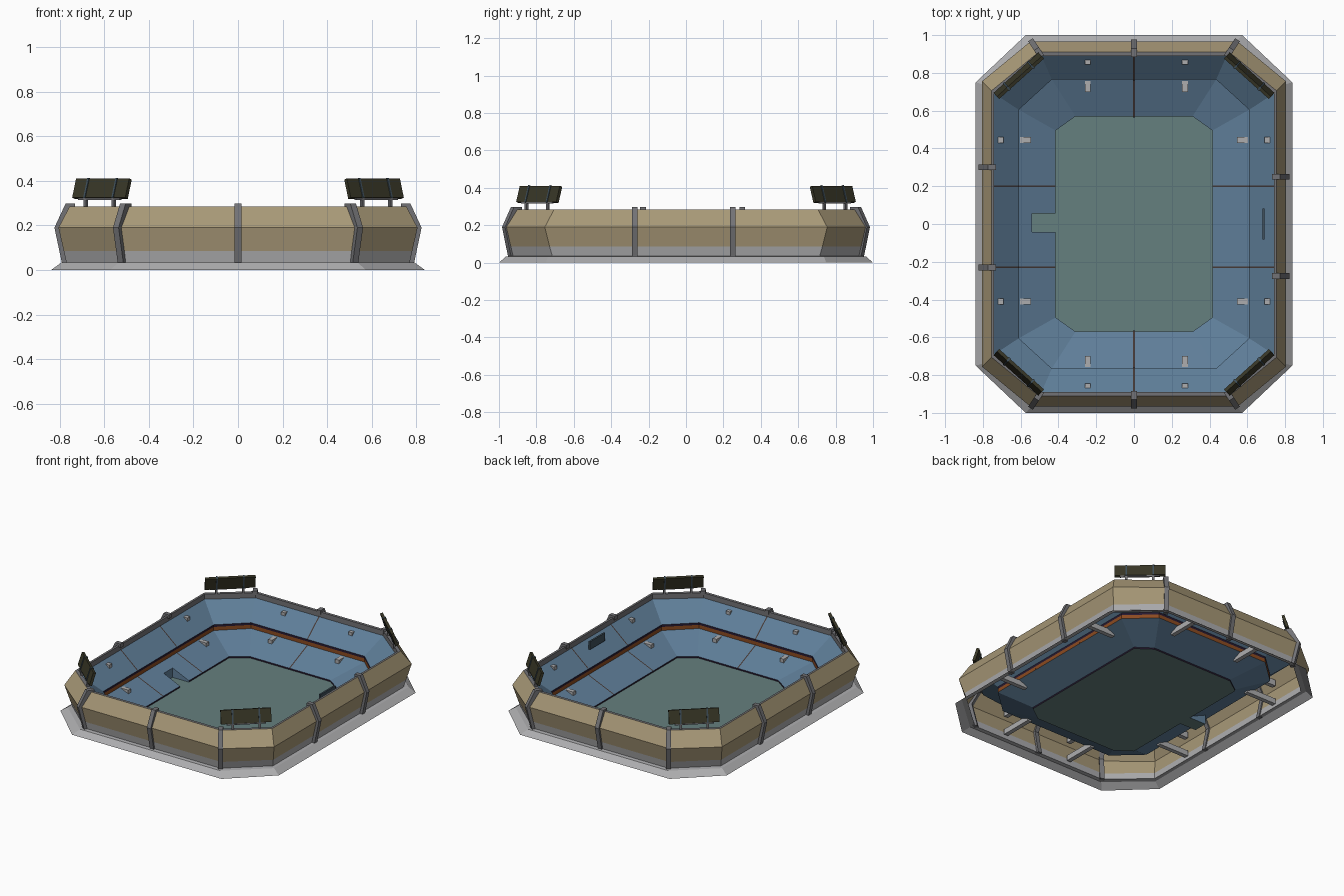
import bpy, bmesh, math
from mathutils import Matrix, Vector

if "Cube" in bpy.data.objects:
    bpy.data.objects.remove(bpy.data.objects["Cube"])


def mat(name, r, g, b):
    m = bpy.data.materials.new(name)
    m.diffuse_color = (r, g, b, 1)
    m.use_nodes = True
    m.node_tree.nodes["Principled BSDF"].inputs["Base Color"].default_value = m.diffuse_color
    return m


CONCRETE = mat("light_concrete", .42, .42, .43)
TAN = mat("tan_cladding", .39, .315, .185)
GREY = mat("dark_grey", .17, .17, .18)
BLUE = mat("seat_blue", .115, .21, .32)
FIELD = mat("field_green", .13, .215, .21)
ORANGE = mat("orange_band", .26, .07, .015)
PURPLE = mat("dark_purple", .02, .01, .03)
OLIVE = mat("dark_olive", .04, .038, .02)
STEEL = mat("slate_steel", .05, .08, .105)
BROWN = mat("aisle_brown", .06, .04, .035)


def finish(name, bm, mats):
    me = bpy.data.meshes.new(name)
    bm.to_mesh(me)
    bm.free()
    for m in mats:
        me.materials.append(m)
    ob = bpy.data.objects.new(name, me)
    bpy.context.collection.objects.link(ob)
    return ob


def box(name, size, matrix, m):
    bm = bmesh.new()
    bmesh.ops.create_cube(bm, size=1, matrix=matrix @ Matrix.Diagonal((*size, 1)))
    return finish(name, bm, [m])


def octagon(bm, x, y, cx, cy, z):
    pts = [(x, -y + cy), (x, y - cy), (x - cx, y), (-x + cx, y),
           (-x, y - cy), (-x, -y + cy), (-x + cx, -y), (x - cx, -y)]
    return [bm.verts.new((px, py, z)) for px, py in pts]


def loft(bm, rings, bands):
    loops = [octagon(bm, *r) for r in rings]
    for a, b, mi in zip(loops, loops[1:], bands):
        for i in range(8):
            j = (i + 1) % 8
            bm.faces.new((a[i], a[j], b[j], b[i])).material_index = mi
    return loops


# Outer shell: skirt, concrete plinth, folded cladding, rim
bm = bmesh.new()
loft(bm, [(.838, 1.0, .265, .25, 0), (.793, .962, .255, .225, .033),
          (.77, .935, .25, .22, .035), (.781, .944, .25, .215, .085),
          (.805, .965, .255, .21, .19), (.755, .91, .25, .205, .285),
          (.74, .89, .25, .20, .285), (.74, .89, .25, .20, .25)],
     [0, 0, 0, 1, 1, 2, 2])
finish("outer_shell", bm, [CONCRETE, TAN, GREY])

# Upper seating tier with the coloured parapet below it
bm = bmesh.new()
loft(bm, [(.74, .89, .25, .20, .25), (.61, .765, .175, .16, .14),
          (.61, .765, .175, .16, .125), (.61, .765, .175, .16, .10)], [0, 1, 2])
finish("upper_tier", bm, [BLUE, PURPLE, ORANGE])

# Lower seating tier and field, with the entrance slot cut on the left
Y0, Y1, XS, XF = -.042, .055, -.54, -.415
bm = bmesh.new()
loops = loft(bm, [(.61, .765, .175, .16, .10), (.415, .57, .105, .075, .014),
                  (.415, .57, .105, .075, .004)], [0, 1])
bm.faces.new(loops[-1]).material_index = 2
for co, no in (((0, Y0, 0), (0, 1, 0)), ((0, Y1, 0), (0, 1, 0)), ((XS, 0, 0), (1, 0, 0))):
    faces = [f for f in bm.faces if all(v.co.x < -.41 for v in f.verts)]
    if no[0]:
        faces = [f for f in faces if Y0 < f.calc_center_median().y < Y1]
    geom = set(faces)
    for f in faces:
        geom.update(f.edges)
        geom.update(f.verts)
    bmesh.ops.bisect_plane(bm, geom=list(geom), plane_co=co, plane_no=no)
slot = [f for f in bm.faces if Y0 < f.calc_center_median().y < Y1
        and XS < f.calc_center_median().x < -.41]
bmesh.ops.delete(bm, geom=slot, context='FACES')


def quad(pts, mi):
    bm.faces.new([bm.verts.new(p) for p in pts]).material_index = mi


ZS = .014 + .086 * .125 / .195
quad([(XS, Y0, .004), (XF, Y0, .004), (XF, Y1, .004), (XS, Y1, .004)], 2)
quad([(XS, Y0, .004), (XS, Y1, .004), (XS, Y1, ZS), (XS, Y0, ZS)], 0)
quad([(XS, Y1, .004), (XF, Y1, .004), (XF, Y1, .014), (XS, Y1, ZS)], 0)
quad([(XF, Y0, .004), (XS, Y0, .004), (XS, Y0, ZS), (XF, Y0, .014)], 0)
finish("lower_tier_and_field", bm, [BLUE, PURPLE, FIELD])


# Aisle strips lying on both tiers; each runs outward from the field
def aisle(name, base, out):
    base, out = Vector(base), Vector(out)
    side = Vector((-out.y, out.x, 0)) * .004
    far = .89 if out.y else .74
    bm = bmesh.new()
    for r0, z0, r1, z1 in ((far - .325, .014, far - .125, .10), (far - .13, .14, far, .25)):
        a = base + out * r0 + Vector((0, 0, z0 + .003))
        b = base + out * r1 + Vector((0, 0, z1 + .003))
        bm.faces.new([bm.verts.new(p) for p in (a + side, a - side, b - side, b + side)])
    finish(name, bm, [BROWN])


for s, n in ((1, "back"), (-1, "front")):
    aisle(n + "_aisle", (0, 0, 0), (0, s, 0))
for s, n in ((1, "right"), (-1, "left")):
    for y in (.20, -.23):
        aisle(n + "_aisle", (0, y, 0), (s, 0, 0))


# Buttress: folded profile extruded sideways, following the outer wall
def buttress(name, x, y, dx, dy, k=1.0):
    prof = [(.034, .03), (.068, .19), (.018, .298), (-.025, .298),
            (-.025, .27), (-.005, .275), (.04, .19), (.008, .03)]
    out = Vector((dx, dy, 0)).normalized()
    side = Vector((-out.y, out.x, 0)) * .015
    bm = bmesh.new()
    rows = []
    for s in (-1, 1):
        rows.append([bm.verts.new(Vector((x, y, z)) + out * r * k + side * s) for r, z in prof])
    n = len(prof)
    bm.faces.new(rows[0])
    bm.faces.new(rows[1][::-1])
    for i in range(n):
        j = (i + 1) % n
        bm.faces.new((rows[0][i], rows[0][j], rows[1][j], rows[1][i]))
    bmesh.ops.recalc_face_normals(bm, faces=bm.faces)
    finish(name, bm, [GREY])


for s in (-1, 1):
    buttress("end_buttress", 0, s * .91, 0, s)
    for t in (-1, 1):
        buttress("corner_buttress", t * .505, s * .91, t * .55, s * .84, 1.15)
for y in (.30, -.23):
    buttress("left_buttress", -.755, y, -1, 0)
for y in (.25, -.275):
    buttress("right_buttress", .755, y, 1, 0)


# Access tunnels running from the tiers to the outer wall
def tunnel(x, y, s, along_x):
    for name, r0, r1, z0, z1 in (("lower_tunnel", .70, .93, .06, .097),
                                 ("upper_tunnel", .845, .93, .19, .232)):
        if along_x:
            r0, r1 = r0 - .155, r1 - .155
        c, l = (r0 + r1) / 2 * s, r1 - r0
        pos = (c, y, (z0 + z1) / 2) if along_x else (x, c, (z0 + z1) / 2)
        size = (l, .03, z1 - z0) if along_x else (.03, l, z1 - z0)
        box(name, size, Matrix.Translation(pos), CONCRETE)


for s in (-1, 1):
    for y in (.445, -.41):
        tunnel(0, y, s, True)
    for x in (-.245, .27):
        tunnel(x, 0, s, False)

# Scoreboard panel on the right upper tier
box("scoreboard", (.012, .165, .055), Matrix.Translation((.685, 0, .238)), STEEL)

# Floodlight panels on the four corners, leaning inward
for sx in (-1, 1):
    for sy in (-1, 1):
        ang = math.atan2(-sy * .743, -sx * .669) - math.pi / 2
        frame = Matrix.Translation((sx * .61, sy * .785, .365)) @ Matrix.Rotation(ang, 4, 'Z')
        lean = frame @ Matrix.Rotation(-.3, 4, 'X')
        box("floodlight_panel", (.32, .018, .09), lean, OLIVE)
        box("floodlight_rail", (.25, .012, .008),
            frame @ Matrix.Translation((0, -.014, -.046)), GREY)
        for t in (-.085, .085):
            box("floodlight_strut", (.01, .026, .094), lean @ Matrix.Translation((t, 0, 0)), STEEL)
            box("floodlight_leg", (.014, .014, .05),
                frame @ Matrix.Translation((t, -.014, -.067)), GREY)
